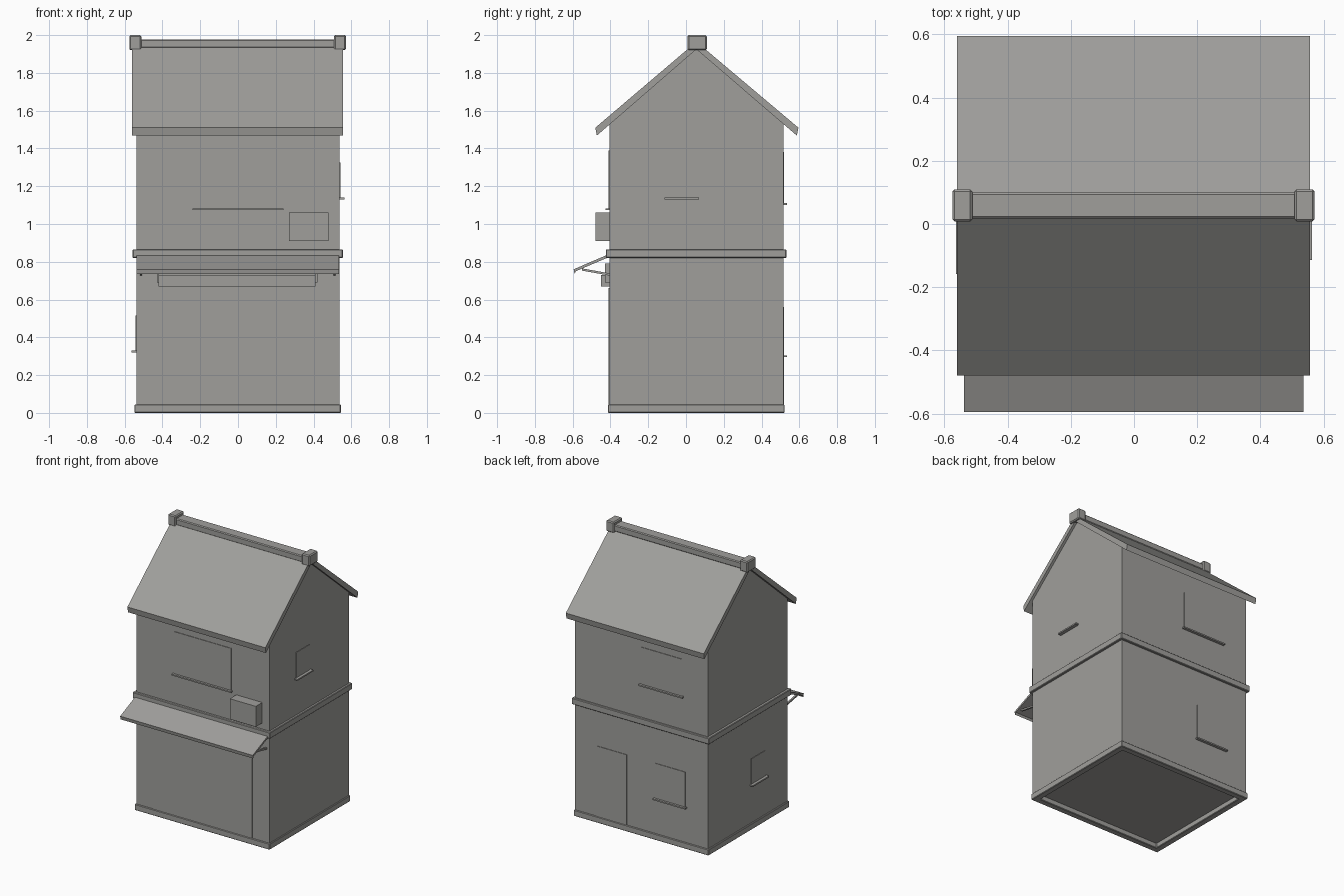
import bpy, bmesh

cube = bpy.data.objects.get("Cube")
if cube:
    bpy.data.objects.remove(cube, do_unlink=True)

GREY = (0.35, 0.345, 0.33, 1)
mat = bpy.data.materials.new("warm grey")
mat.use_nodes = True
mat.diffuse_color = GREY
mat.node_tree.nodes["Principled BSDF"].inputs["Base Color"].default_value = GREY


def finish(name, bm, bevel=0):
    bmesh.ops.recalc_face_normals(bm, faces=bm.faces)
    mesh = bpy.data.meshes.new(name)
    bm.to_mesh(mesh)
    bm.free()
    mesh.materials.append(mat)
    ob = bpy.data.objects.new(name, mesh)
    bpy.context.collection.objects.link(ob)
    if bevel:
        mod = ob.modifiers.new("soft edges", "BEVEL")
        mod.width = bevel
        mod.segments = 1
    return ob


def box(name, x, y, z, bevel=0):
    """Box from (min, max) pairs."""
    bm = bmesh.new()
    bmesh.ops.create_cube(bm, size=1)
    for v in bm.verts:
        v.co = [r[0] if c < 0 else r[1] for c, r in zip(v.co, (x, y, z))]
    return finish(name, bm, bevel)


def extrude_x(name, profile, x):
    """Extrude a (y, z) outline between two x positions."""
    bm = bmesh.new()
    face = bm.faces.new([bm.verts.new((x[0], y, z)) for y, z in profile])
    new = bmesh.ops.extrude_face_region(bm, geom=[face])["geom"]
    bmesh.ops.translate(bm, vec=(x[1] - x[0], 0, 0),
                        verts=[v for v in new if isinstance(v, bmesh.types.BMVert)])
    return finish(name, bm)


def ring(name, x, y, z, width):
    """Rectangular trim running round the house."""
    bm = bmesh.new()
    loops = []
    for inset, height in ((0, z[0]), (0, z[1]), (width, z[1]), (width, z[0])):
        x0, x1, y0, y1 = x[0] + inset, x[1] - inset, y[0] + inset, y[1] - inset
        loops.append([bm.verts.new((a, b, height))
                      for a, b in ((x0, y0), (x1, y0), (x1, y1), (x0, y1))])
    for i, a in enumerate(loops):
        b = loops[(i + 1) % 4]
        for j in range(4):
            k = (j + 1) % 4
            bm.faces.new((a[j], a[k], b[k], b[j]))
    return finish(name, bm, 0.004)


# Main walls
FRONT, BACK, SIDE, RIDGE = -0.405, 0.515, 0.538, 0.055
extrude_x("walls", [(FRONT, 0.035), (BACK, 0.035), (BACK, 1.54),
                    (RIDGE, 1.925), (FRONT, 1.54)], (-SIDE, SIDE))
ring("base_trim", (-0.548, 0.545), (-0.413, 0.522), (0, 0.045), 0.045)
ring("floor_band", (-0.558, 0.555), (-0.424, 0.532), (0.82, 0.866), 0.04)

# Roof
for name, eave in (("front_roof", -0.48), ("back_roof", 0.595)):
    under = eave + (0.008 if eave < 0 else -0.008)
    extrude_x(name, [(eave, 1.51), (RIDGE, 1.965), (RIDGE, 1.925), (under, 1.468)],
              (-0.56, 0.557))
box("ridge_beam", (-0.52, 0.52), (0.018, 0.1), (1.93, 1.978), 0.006)
for name, x in (("right_ridge_cap", (-0.575, -0.512)), ("left_ridge_cap", (0.508, 0.572))):
    box(name, x, (0.008, 0.11), (1.92, 2.0), 0.007)

# Awning, its rods and the board beneath
extrude_x("awning", [(-0.405, 0.842), (-0.595, 0.76), (-0.59, 0.735),
                     (-0.583, 0.75), (-0.405, 0.826)], (-SIDE, SIDE - 0.002))
for name, x in (("right_awning_rod", -0.52), ("left_awning_rod", 0.505)):
    extrude_x(name, [(FRONT, 0.727), (FRONT, 0.739), (-0.55, 0.765), (-0.55, 0.753)],
              (x, x + 0.012))
box("awning_board", (-0.42, 0.41), (-0.45, FRONT), (0.67, 0.73))
for name, x in (("right_board_bracket", -0.43), ("left_board_bracket", 0.41)):
    box(name, (x, x + 0.012), (-0.43, FRONT), (0.69, 0.79))

# Cooling unit on the front wall
box("cooling_unit", (0.27, 0.48), (-0.48, FRONT), (0.91, 1.06))

# Doors, panes and sills on the front and back walls
T, SILL = 0.004, 0.02
box("shop_front", (-0.403, 0.40), (FRONT - T, FRONT), (0.045, 0.66))
box("front_window", (-0.23, 0.23), (FRONT - T, FRONT), (1.075, 1.39))
box("front_sill", (-0.242, 0.24), (FRONT - SILL, FRONT), (1.073, 1.083))
box("back_door", (0.118, 0.36), (BACK, BACK + T), (0.045, 0.56))
for name, x, z in (("back_lower", (-0.355, -0.115), (0.3, 0.56)),
                   ("back_upper", (-0.33, 0.0), (1.105, 1.38))):
    box(name + "_window", x, (BACK, BACK + T), z)
    box(name + "_sill", (x[0] - 0.012, x[1] + 0.012), (BACK, BACK + SILL),
        (z[0] - 0.005, z[0] + 0.005))

# Side windows
for name, s, y, z in (("left", 1, (-0.1, 0.055), (1.135, 1.325)),
                      ("right", -1, (-0.145, 0.015), (0.325, 0.515))):
    box(name + "_window", sorted((s * SIDE, s * (SIDE + T))), y, z)
    box(name + "_sill", sorted((s * SIDE, s * (SIDE + 0.025))),
        (y[0] - 0.014, y[1] + 0.014), (z[0] - 0.005, z[0] + 0.005))
